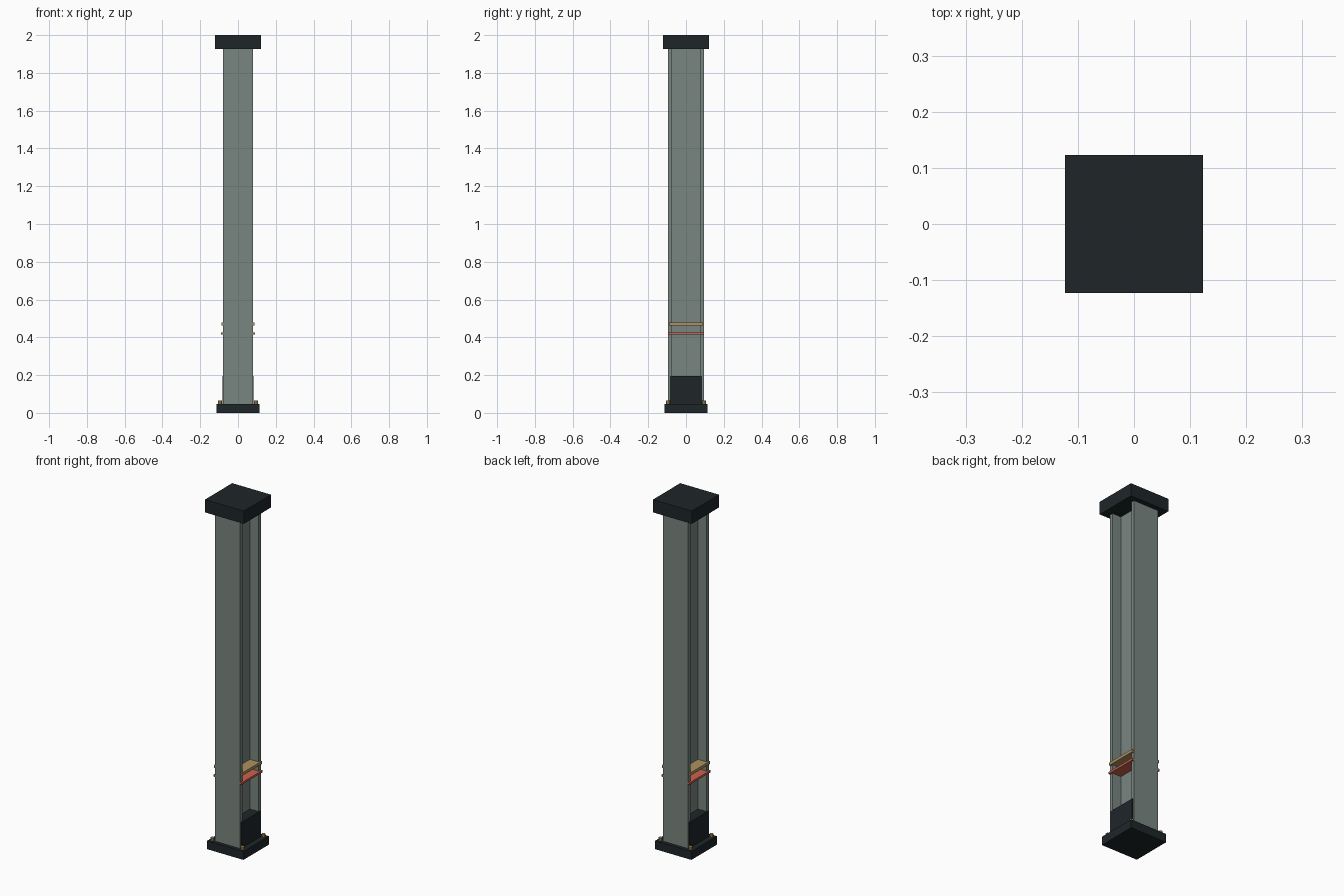
import bpy, bmesh

if "Cube" in bpy.data.objects:
    bpy.data.objects.remove(bpy.data.objects["Cube"])


def material(name, color):
    m = bpy.data.materials.new(name)
    m.diffuse_color = (*color, 1)
    m.use_nodes = True
    m.node_tree.nodes["Principled BSDF"].inputs["Base Color"].default_value = m.diffuse_color
    return m


STEEL = material("steel_grey", (0.19, 0.235, 0.215))
DARK = material("dark_iron", (0.013, 0.019, 0.022))
TAN = material("tan_metal", (0.42, 0.28, 0.12))
RED = material("red_paint", (0.60, 0.12, 0.08))


def add_object(name, bm, mat):
    bmesh.ops.recalc_face_normals(bm, faces=bm.faces)
    mesh = bpy.data.meshes.new(name)
    bm.to_mesh(mesh)
    bm.free()
    mesh.materials.append(mat)
    obj = bpy.data.objects.new(name, mesh)
    bpy.context.collection.objects.link(obj)
    return obj


def box(name, half_x, half_y, z0, z1, mat):
    bm = bmesh.new()
    bmesh.ops.create_cube(bm, size=1)
    for v in bm.verts:
        v.co.x *= 2 * half_x
        v.co.y *= 2 * half_y
        v.co.z = z1 if v.co.z > 0 else z0
    return add_object(name, bm, mat)


# H-section column: one profile extruded upward
fx, fy, wx, iy = 0.079, 0.095, 0.024, 0.074
profile = [(-fx, -fy), (fx, -fy), (fx, -iy), (wx, -iy), (wx, iy), (fx, iy),
           (fx, fy), (-fx, fy), (-fx, iy), (-wx, iy), (-wx, -iy), (-fx, -iy)]
bm = bmesh.new()
face = bm.faces.new([bm.verts.new((x, y, 0.045)) for x, y in profile])
ext = bmesh.ops.extrude_face_region(bm, geom=[face])
for v in ext["geom"]:
    if isinstance(v, bmesh.types.BMVert):
        v.co.z = 1.93
add_object("column_beam", bm, STEEL)

# Base plate, base sleeve and top cap
box("base_plate", 0.115, 0.115, 0, 0.048, DARK)
box("base_sleeve", 0.083, 0.085, 0.04, 0.195, DARK)
box("top_cap", 0.123, 0.123, 1.927, 2.0, DARK)

# Warning bands that fill the column recesses
box("tan_band", 0.088, 0.090, 0.463, 0.479, TAN)
box("red_band", 0.089, 0.0945, 0.414, 0.426, RED)

# Anchor bolts at the base corners
for sx in (-1, 1):
    for sy in (-1, 1):
        bm = bmesh.new()
        bmesh.ops.create_cone(bm, cap_ends=True, segments=8, radius1=0.01,
                              radius2=0.01, depth=0.025)
        bmesh.ops.translate(bm, verts=bm.verts, vec=(sx * 0.095, sy * 0.095, 0.0525))
        side_x = "right" if sx > 0 else "left"
        side_y = "back" if sy > 0 else "front"
        add_object(f"anchor_bolt_{side_y}_{side_x}", bm, TAN)
